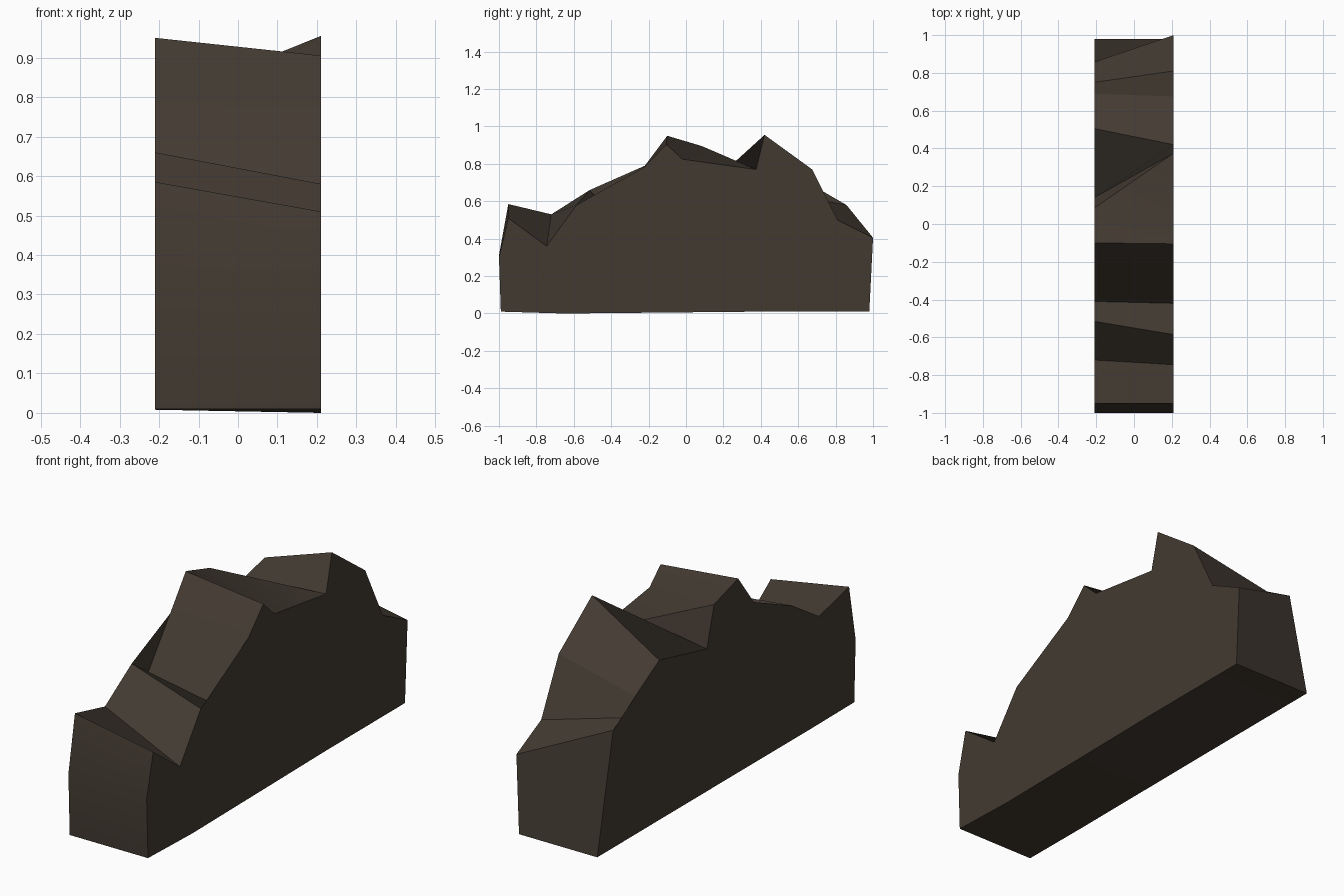
import bpy, bmesh, math

if "Cube" in bpy.data.objects:
    bpy.data.objects.remove(bpy.data.objects["Cube"])

HALF = 0.21

# Skyline of each side wall as (y, z), front to back, paired point by point
left = [(-0.99, 0.01), (-1.0, 0.31), (-0.95, 0.585), (-0.72, 0.53), (-0.515, 0.66),
        (-0.41, 0.54), (-0.22, 0.79), (-0.10, 0.95), (0.085, 0.895), (0.14, 0.70),
        (0.505, 0.785), (0.69, 0.68), (0.75, 0.60), (0.858, 0.58), (0.98, 0.01)]
right = [(-0.99, 0.01), (-1.0, 0.30), (-0.95, 0.51), (-0.745, 0.36), (-0.585, 0.58),
         (-0.42, 0.52), (-0.22, 0.785), (-0.105, 0.905), (-0.02, 0.825), (0.375, 0.77),
         (0.42, 0.955), (0.675, 0.77), (0.81, 0.50), (1.0, 0.405), (0.98, 0.01)]
# Slightly uneven underside, back to front
left += [(0.38, 0.01), (-0.65, 0.008)]
right += [(0.38, 0.01), (-0.65, 0.0)]

stone = bpy.data.materials.new("dark brown stone")
stone.diffuse_color = (0.055, 0.042, 0.031, 1)
stone.use_nodes = True
stone.node_tree.nodes["Principled BSDF"].inputs["Base Color"].default_value = stone.diffuse_color

bm = bmesh.new()
L = [bm.verts.new((-HALF, y, z)) for y, z in left]
R = [bm.verts.new((HALF, y, z)) for y, z in right]
n = len(L)

# Strip of faces joining the two skylines
for i in range(n):
    j = (i + 1) % n
    if i == 8:  # folded ledge behind the front summit
        bm.faces.new((L[i], R[i], R[j]))
        bm.faces.new((L[i], R[j], L[j]))
    else:
        bm.faces.new((L[i], R[i], R[j], L[j]))

# Flat side walls
walls = [bm.faces.new(L), bm.faces.new(R)]
bmesh.ops.triangulate(bm, faces=walls)
bmesh.ops.recalc_face_normals(bm, faces=bm.faces)

mesh = bpy.data.meshes.new("rock_ridge")
bm.to_mesh(mesh)
bm.free()
mesh.materials.append(stone)
rock = bpy.data.objects.new("rock_ridge", mesh)
bpy.context.collection.objects.link(rock)

# Crisp ridges, soft shading over shallow bends
bpy.context.view_layer.objects.active = rock
rock.select_set(True)
bpy.ops.object.shade_smooth_by_angle(angle=math.radians(25))
